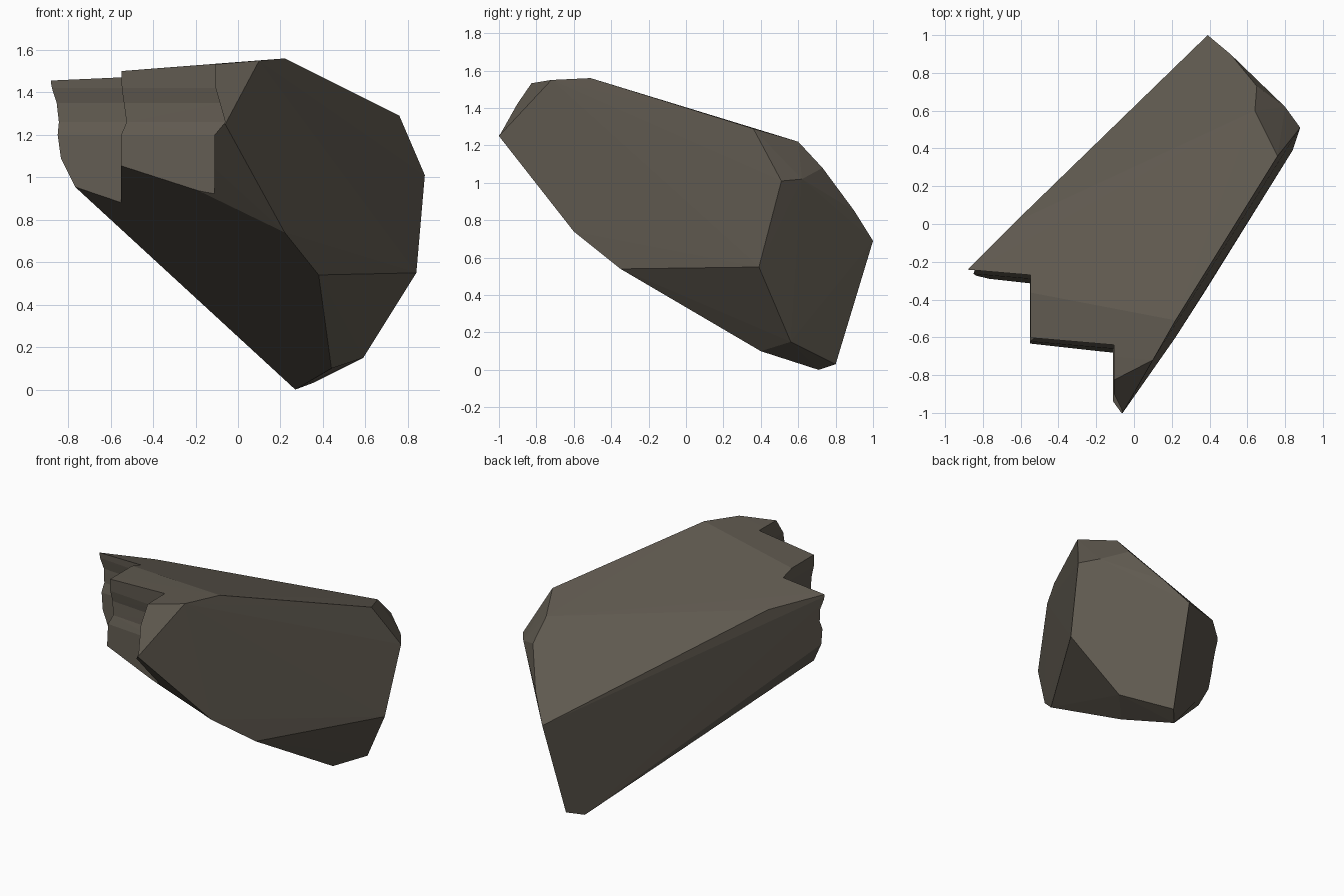
import bpy, bmesh

if "Cube" in bpy.data.objects:
    bpy.data.objects.remove(bpy.data.objects["Cube"])


def link(name, bm):
    bmesh.ops.recalc_face_normals(bm, faces=bm.faces)
    me = bpy.data.meshes.new(name)
    bm.to_mesh(me)
    bm.free()
    ob = bpy.data.objects.new(name, me)
    bpy.context.collection.objects.link(ob)
    return ob


# rock body: convex hull of its corners, left end overlong before chipping
corners = [
    (-.06, -1, 1.25), (.10, -.72, 1.55), (.22, -.51, 1.56), (.76, .36, 1.29),
    (.88, .51, 1.01), (.84, .39, .55), (.38, -.35, .54), (.22, -.60, .74),
    (.44, .40, .10), (.59, .56, .15), (.27, .71, 0), (.35, .80, .03),
    (.64, .60, 1.22), (.65, .73, 1.08), (.39, 1, .69), (.51, .90, .85),
    (.80, .62, 1.02), (-.63, .01, 1.38),
    (-.60, -1.08, 1.49), (-.77, -.78, 1.22), (-.93, -.29, 1.47),
    (-1.2, -.60, 1.45), (-1.11, -.62, 1.27)]
bm = bmesh.new()
for c in corners:
    bm.verts.new(c)
res = bmesh.ops.convex_hull(bm, input=bm.verts)
loose = [v for v in bm.verts if not v.link_faces]
bmesh.ops.delete(bm, geom=loose, context='VERTS')
rock = link("rock", bm)

# stepped cutter: staircase outline stacked in slightly uneven layers
# layer: height, wall setback, sideways chip
layers = [(.4, -.08, 0), (1.2, -.02, 0), (1.26, 0, .05),
          (1.35, .01, .025), (1.42, 0, .005), (1.8, 0, 0)]
bm = bmesh.new()
rings = []
for z, d, e in layers:
    outline = [(-1.6, -.18 + d), (-.55 + e * .5, -.27 + d),
               (-.55 + e * .5, -.602 + d), (-.11 + e, -.64 + d),
               (-.11 + e, -1.6), (-1.6, -1.6)]
    rings.append([bm.verts.new((x, y, z)) for x, y in outline])
for lo, hi in zip(rings, rings[1:]):
    for i in range(len(lo)):
        j = (i + 1) % len(lo)
        bm.faces.new((lo[i], lo[j], hi[j], hi[i]))
bm.faces.new(rings[0][::-1])
bm.faces.new(rings[-1])
bmesh.ops.triangulate(bm, faces=bm.faces)
cutter = link("step_cutter", bm)
cutter.hide_render = True

# chip the steps out of the rock
mod = rock.modifiers.new("steps", 'BOOLEAN')
mod.operation = 'DIFFERENCE'
mod.solver = 'EXACT'
mod.object = cutter
bpy.context.view_layer.update()
dg = bpy.context.evaluated_depsgraph_get()
mesh = bpy.data.meshes.new_from_object(rock.evaluated_get(dg))
rock.modifiers.clear()
rock.data = mesh
bpy.data.objects.remove(cutter)

# stone colour
stone = bpy.data.materials.new("dark stone")
stone.diffuse_color = (.117, .102, .08, 1)
stone.use_nodes = True
stone.node_tree.nodes["Principled BSDF"].inputs["Base Color"].default_value = stone.diffuse_color
mesh.materials.clear()
mesh.materials.append(stone)
for p in mesh.polygons:
    p.use_smooth = False
    p.material_index = 0
